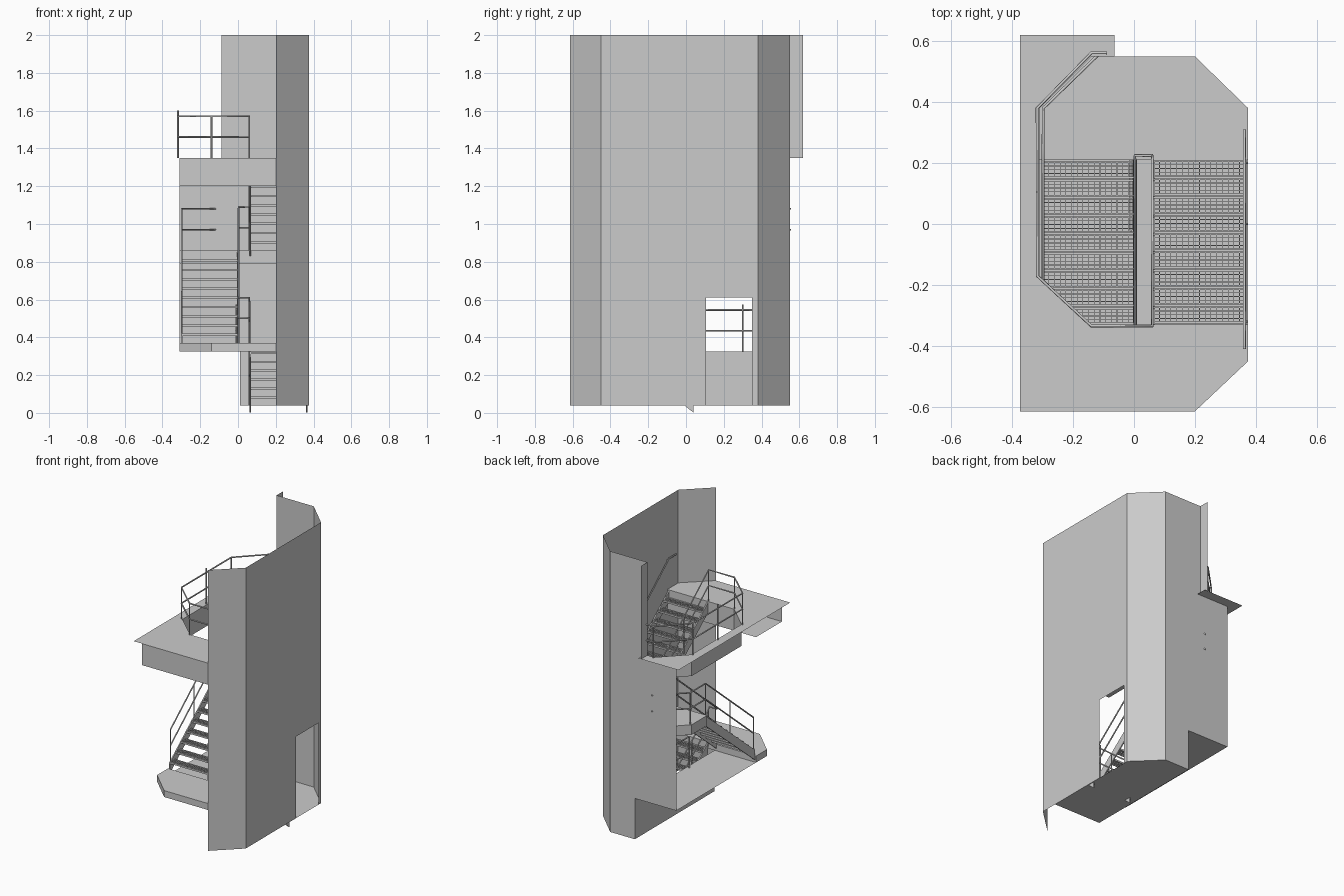
import bpy, bmesh

if "Cube" in bpy.data.objects:
    bpy.data.objects.remove(bpy.data.objects["Cube"])

grey = bpy.data.materials.new("plain_grey")
grey.diffuse_color = (0.6, 0.6, 0.6, 1)
grey.use_nodes = True
grey.node_tree.nodes["Principled BSDF"].inputs["Base Color"].default_value = grey.diffuse_color


def finish(name, bm, normals=True):
    if normals:
        bmesh.ops.recalc_face_normals(bm, faces=bm.faces)
    me = bpy.data.meshes.new(name)
    bm.to_mesh(me)
    bm.free()
    me.materials.append(grey)
    ob = bpy.data.objects.new(name, me)
    bpy.context.collection.objects.link(ob)
    return ob


def ribbon(bm, path, z0, z1):
    """Upright sheet following a plan path."""
    for (xa, ya), (xb, yb) in zip(path, path[1:]):
        bm.faces.new([bm.verts.new(p) for p in
                      ((xa, ya, z0), (xb, yb, z0), (xb, yb, z1), (xa, ya, z1))])


def slab(name, plan, z0, z1=None):
    """Flat sheet, or a closed slab when z1 is given."""
    bm = bmesh.new()
    face = bm.faces.new([bm.verts.new((x, y, z0)) for x, y in plan])
    if z1 is not None:
        geo = bmesh.ops.extrude_face_region(bm, geom=[face])["geom"]
        for v in geo:
            if isinstance(v, bmesh.types.BMVert):
                v.co.z = z1
        bm.faces.ensure_lookup_table()
    return finish(name, bm, z1 is not None)


def box(bm, x0, x1, y0, y1, z0, z1):
    vs = bmesh.ops.create_cube(bm, size=1)["verts"]
    for v in vs:
        v.co = (x1 if v.co.x > 0 else x0, y1 if v.co.y > 0 else y0,
                z1 if v.co.z > 0 else z0)


def tubes(name, paths, r=0.005):
    cu = bpy.data.curves.new(name, 'CURVE')
    cu.dimensions = '3D'
    cu.bevel_depth = r
    cu.bevel_resolution = 1
    cu.use_fill_caps = True
    for path in paths:
        sp = cu.splines.new('POLY')
        sp.points.add(len(path) - 1)
        for p, co in zip(sp.points, path):
            p.co = (*co, 1)
    cu.materials.append(grey)
    ob = bpy.data.objects.new(name, cu)
    bpy.context.collection.objects.link(ob)
    bpy.ops.object.select_all(action='DESELECT')
    ob.select_set(True)
    bpy.context.view_layer.objects.active = ob
    bpy.ops.object.convert(target='MESH')


# Outer wall: thin shell with two chamfers and a doorway on the right
bm = bmesh.new()
ribbon(bm, [(0.2, -0.615), (0.375, -0.45), (0.375, 0.105)], 0.04, 2)
ribbon(bm, [(0.375, 0.105), (0.375, 0.35)], 0.61, 2)
ribbon(bm, [(0.375, 0.35), (0.375, 0.38), (0.2, 0.55), (0.01, 0.55)], 0.04, 1.35)
ribbon(bm, [(0.375, 0.35), (0.375, 0.38), (0.2, 0.55), (-0.087, 0.55), (-0.087, 0.62)], 1.35, 2)
ribbon(bm, [(0.01, 0.55), (-0.31, 0.55)], 0.325, 1.35)
finish("outer_wall", bm, False)

# Lower room: floor and left side wall
slab("lower_floor", [(0.01, -0.33), (0.375, -0.33), (0.375, 0.38), (0.2, 0.55), (0.01, 0.55)], 0.04)
bm = bmesh.new()
ribbon(bm, [(0.01, -0.33), (0.01, 0.55)], 0.04, 0.325)
finish("lower_side_wall", bm, False)

# Entry floor and front landing
slab("entry_floor", [(-0.31, -0.33), (0.01, -0.33), (0.01, 0.55), (-0.31, 0.55)], 0.325)
slab("front_landing", [(-0.14, -0.615), (0.2, -0.615), (0.375, -0.45), (0.375, -0.33),
                       (-0.31, -0.33), (-0.31, -0.45)], 0.325, 0.37)

# Middle landing at the back
slab("middle_landing", [(-0.31, 0.21), (0.375, 0.21), (0.375, 0.38), (0.2, 0.55),
                        (-0.14, 0.55), (-0.31, 0.38)], 0.79, 0.86)

# Top platform with stair opening, edge boards and soffit
opening = [(0.375, -0.33), (-0.14, -0.33), (-0.31, -0.17), (-0.31, 0.38), (-0.14, 0.55)]
slab("top_platform", [(-0.375, -0.615), (0.2, -0.615), (0.375, -0.45)] + opening +
     [(-0.064, 0.55), (-0.064, 0.62), (-0.375, 0.62)], 1.35)
bm = bmesh.new()
ribbon(bm, opening, 1.2, 1.35)
ribbon(bm, [(-0.31, -0.615), (0.2, -0.615)], 1.2, 1.35)
finish("platform_edge_boards", bm, False)
slab("platform_soffit", [(-0.31, -0.615), (0.2, -0.615), (0.375, -0.45),
                         (0.375, -0.33), (-0.31, -0.33)], 1.2)

RUN = 0.06


def flight(name, x0, x1, y0, z0, z1, risers, s, foot=0.0):
    """Grated treads between two sloping stringers; s is the climb direction in y."""
    rise = (z1 - z0) / risers
    bm = bmesh.new()
    for i in range(1, risers):
        z = z0 + i * rise
        a = y0 + s * (i - 1) * RUN
        for k in range(5):                       # bars along the tread
            y = a + s * (0.003 + k * 0.0125)
            w = 0.003 if k in (0, 4) else 0.0012
            box(bm, x0, x1, y - w, y + w, z - 0.012, z)
        lo, hi = sorted((a, a + s * 0.056))
        for k in range(17):                      # cross bars
            x = x0 + (x1 - x0) * k / 16
            box(bm, x - 0.001, x + 0.001, lo, hi, z - 0.008, z - 0.001)
    finish(name + "_treads", bm)
    bm = bmesh.new()
    slope = rise / RUN
    length = (risers - 1) * RUN
    for x in (x0, x1):                           # stringers
        ring = []
        for d in (-foot, length):
            top = z0 + rise + slope * d - 0.008
            ring.append((y0 + s * d, top))
        prof = [ring[0], ring[1], (ring[1][0], ring[1][1] - 0.07), (ring[0][0], ring[0][1] - 0.07)]
        f = bm.faces.new([bm.verts.new((x - 0.004, y, z)) for y, z in prof])
        geo = bmesh.ops.extrude_face_region(bm, geom=[f])["geom"]
        for v in geo:
            if isinstance(v, bmesh.types.BMVert):
                v.co.x = x + 0.004
    finish(name + "_stringers", bm)


flight("lower_flight", 0.065, 0.365, 0.03, 0.04, 0.37, 7, -1, 0.01)
flight("middle_flight", -0.298, 0.0, -0.33, 0.37, 0.86, 10, 1)
flight("upper_flight", 0.065, 0.365, 0.21, 0.86, 1.35, 10, -1)

# Railings: each path is repeated at hand and knee height
inner = [(0.06, 0.03, 0.085), (0.06, -0.33, 0.37), (0.06, -0.343, 0.39), (0.003, -0.343, 0.39),
         (0.003, -0.33, 0.41), (0.003, 0.21, 0.86), (0.003, 0.225, 0.87), (0.06, 0.225, 0.87),
         (0.06, 0.21, 0.9), (0.06, -0.335, 1.35), (-0.14, -0.335, 1.35), (-0.318, -0.17, 1.35),
         (-0.318, 0.38, 1.35), (-0.14, 0.562, 1.35), (-0.088, 0.562, 1.35)]
outer = [(-0.298, -0.32, 0.42), (-0.298, 0.21, 0.86), (-0.298, 0.38, 0.86), (-0.12, 0.553, 0.86)]
guard = [(-0.01, -0.02, 0.325), (-0.01, 0.55, 0.325)]
for name, path in (("inner_railing", inner), ("outer_railing", outer), ("floor_guard", guard)):
    tubes(name, [[(x, y, z + h) for x, y, z in path] for h in (0.22, 0.11)])

# Railing posts: x, y, foot height
posts = [(0.06, 0.03, 0.04), (0.06, -0.15, 0.2), (0.06, -0.33, 0.34),
         (0.003, -0.33, 0.37), (0.003, -0.06, 0.6), (0.003, 0.21, 0.84),
         (0.06, 0.21, 0.86), (0.06, -0.06, 1.09), (0.06, -0.335, 1.33),
         (-0.298, -0.32, 0.38), (-0.298, -0.06, 0.6), (-0.298, 0.21, 0.84), (-0.298, 0.38, 0.86),
         (-0.14, -0.335, 1.35), (-0.318, -0.17, 1.35), (-0.318, 0.105, 1.35),
         (-0.318, 0.38, 1.35), (-0.14, 0.562, 1.35), (-0.01, -0.02, 0.325), (-0.01, 0.3, 0.325)]
rails = inner + outer + guard
shafts = []
for x, y, z in posts:
    # stretch each post to the hand rail: slope height above its foot
    near = [r[2] for r in rails if abs(r[0] - x) < 0.01 and abs(r[1] - y) < 0.02 and abs(r[2] - z) < 0.08]
    shafts.append([(x, y, z), (x, y, (near[0] if near else z + 0.03) + 0.22)])
tubes("railing_posts", shafts, 0.0045)

# Wall handrail beside the upper flight, with brackets
tubes("wall_handrail", [[(0.362, 0.31, 1.09), (0.362, 0.21, 1.12), (0.362, -0.33, 1.57), (0.362, -0.41, 1.57)]])
tubes("handrail_brackets", [[(0.362, y, z), (0.375, y, z)]
                            for y, z in ((0.2, 1.125), (0.0, 1.29), (-0.32, 1.56))], 0.003)
